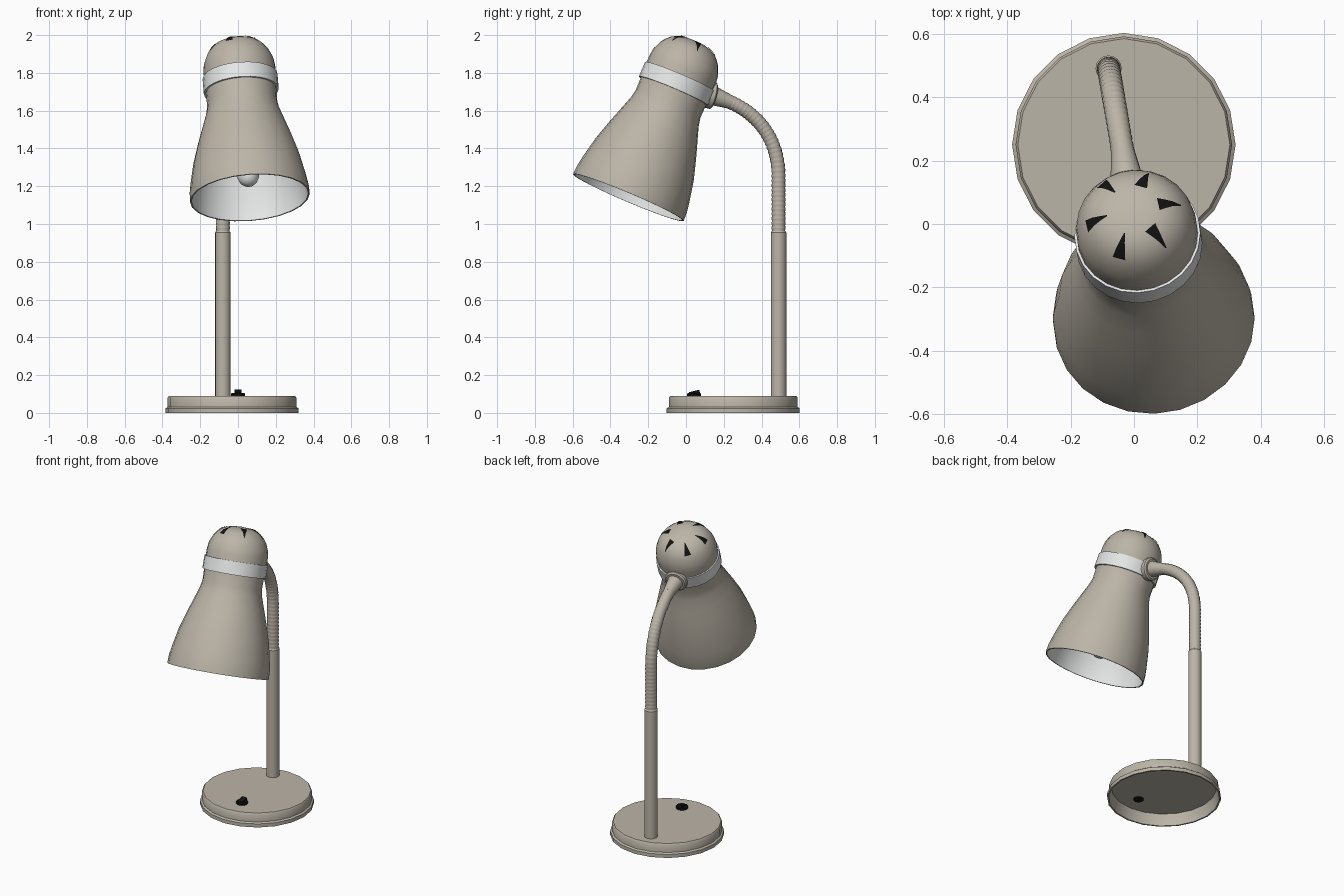
import bpy, bmesh, math
from mathutils import Vector, Matrix

if "Cube" in bpy.data.objects:
    bpy.data.objects.remove(bpy.data.objects["Cube"])


def material(name, rgb):
    m = bpy.data.materials.new(name)
    m.diffuse_color = (*rgb, 1)
    m.use_nodes = True
    m.node_tree.nodes["Principled BSDF"].inputs["Base Color"].default_value = m.diffuse_color
    return m


TAUPE = material("warm_taupe", (0.50, 0.46, 0.39))
WHITE = material("soft_white", (0.84, 0.85, 0.85))
BLACK = material("black", (0.006, 0.006, 0.006))


def finish(name, bm, mats, matrix=None, angle=35):
    bmesh.ops.recalc_face_normals(bm, faces=bm.faces)
    me = bpy.data.meshes.new(name)
    bm.to_mesh(me)
    bm.free()
    for m in mats:
        me.materials.append(m)
    for p in me.polygons:
        p.use_smooth = True
    me.set_sharp_from_angle(angle=math.radians(angle))
    ob = bpy.data.objects.new(name, me)
    bpy.context.collection.objects.link(ob)
    if matrix:
        ob.matrix_world = matrix
    return ob


def skin(bm, rows, mat=lambda i: 0):
    """Bridge successive vertex loops with quads; single-vertex rows are poles."""
    for i, (a, b) in enumerate(zip(rows, rows[1:])):
        n = max(len(a), len(b))
        for k in range(n):
            quad = [a[k % len(a)], a[(k + 1) % len(a)], b[(k + 1) % len(b)], b[k % len(b)]]
            f = bm.faces.new(list(dict.fromkeys(quad)))
            f.material_index = mat(i)


def lathe(name, profile, mats, matrix=None, sides=24, mat=lambda i: 0):
    """Revolve (radius, height) points about local z."""
    bm = bmesh.new()
    rows = []
    for r, z in profile:
        n = sides if r > 0 else 1
        rows.append([bm.verts.new((r * math.cos(math.tau * k / sides),
                                   r * math.sin(math.tau * k / sides), z)) for k in range(n)])
    skin(bm, rows, mat)
    return finish(name, bm, mats, matrix)


def sweep(name, path, radii, mats, sides=16):
    """Round tube along a path with one radius per point, ends capped."""
    bm = bmesh.new()
    rows = []
    for i, p in enumerate(path):
        d = (path[min(i + 1, len(path) - 1)] - path[max(i - 1, 0)]).normalized()
        u = Vector((1, 0, 0))
        u = (u - d * u.dot(d)).normalized()
        v = d.cross(u)
        rows.append([bm.verts.new(p + radii[i] * (u * math.cos(math.tau * k / sides)
                                                  + v * math.sin(math.tau * k / sides)))
                     for k in range(sides)])
    skin(bm, rows)
    bm.faces.new(rows[0])
    bm.faces.new(rows[-1])
    return finish(name, bm, mats, angle=50)


def frame(origin, z, x=Vector((1, 0, 0))):
    z = z.normalized()
    x = (x - z * x.dot(z)).normalized()
    m = Matrix((x, z.cross(x), z)).transposed().to_4x4()
    m.translation = origin
    return m


# Base: hollow round foot with a stepped flange
lathe("base", [(0, .075), (.325, .075), (.338, .03), (.342, 0), (.352, 0), (.352, .024),
               (.341, .032), (.341, .08), (.334, .09), (0, .09)],
      [TAUPE], Matrix.Translation((-.032, .25, 0)), sides=20)

# Switch: round bezel and tilted rocker
lathe("switch_bezel", [(0, .068), (.03, .068), (.037, .09), (.037, .101), (.031, .106), (0, .106)],
      [BLACK], Matrix.Translation((0, .043, 0)), sides=16)
bm = bmesh.new()
bmesh.ops.create_cube(bm, size=1, matrix=Matrix.Translation((0, .045, .107))
                      @ Matrix.Rotation(math.radians(14), 4, 'X')
                      @ Matrix.Diagonal((.036, .056, .018, 1)))
finish("switch_rocker", bm, [BLACK])

# Stem
lathe("stem", [(0, .08), (.041, .08), (.041, .955), (.036, .962), (0, .962)],
      [TAUPE], Matrix.Translation((-.08, .49, 0)), sides=16)


# Ribbed flexible neck
def neck_point(y, z):
    return Vector((-.08 + (.49 - y) * .17, y, z))


path = [neck_point(.49, .95 + .3 * i / 36) for i in range(36)]
ctrl = [neck_point(.49, 1.25), neck_point(.49, 1.46), neck_point(.37, 1.59), neck_point(.225, 1.649)]
for i in range(65):
    t = i / 64
    path.append(sum((c * w for c, w in zip(ctrl, ((1 - t) ** 3, 3 * t * (1 - t) ** 2,
                                                  3 * t * t * (1 - t), t ** 3))), Vector()))
sweep("flexible_neck", path, [(.037, .037, .0345)[i % 3] for i in range(len(path))], [TAUPE])

# Lamp head frame: origin at rim centre, z along the tilted axis
HEAD = frame(Vector((.063, -.305, 1.14)), Vector((-.075, .39, .92)))

# Connector cone and flange between neck and head
pivot = HEAD @ Vector((0, 0, .645))
joint = Vector((-.024, .15, 1.677))
sweep("neck_connector", [neck_point(.245, 1.641), neck_point(.225, 1.649), joint],
      [.036, .038, .05], [TAUPE])
lathe("neck_flange", [(0, .16), (.072, .16), (.072, .208), (.062, .216), (0, .216)],
      [TAUPE], frame(pivot, joint - pivot), sides=20)

# Shade: taupe outside, white inside
outer = [(.318, 0), (.316, .05), (.306, .11), (.283, .22), (.25, .33), (.22, .42),
         (.195, .495), (.186, .54), (.188, .63)]
inner = [(0, .62)] + [(r - .008, z) for r, z in reversed(outer[:-1])]
lathe("shade", inner + outer + [(0, .63)], [TAUPE, WHITE], HEAD,
      mat=lambda i: 1 if i < len(inner) - 1 else 0)

# White band
lathe("band", [(0, .614), (.199, .614), (.199, .698), (0, .698)], [WHITE], HEAD)

# Domed cap
lathe("cap", [(0, .69), (.191, .69), (.191, .74), (.186, .78), (.165, .83), (.147, .854),
              (.125, .875), (.095, .89), (.06, .9), (0, .905)], [TAUPE], HEAD)

# Six tapered vent slots around the cap
bm = bmesh.new()
for k in range(6):
    a = math.radians(12 + 60 * k)
    out = Vector((math.cos(a), math.sin(a), 0))
    side = Vector((-out.y, out.x, 0))
    widths = (.021, .014, .008, .002) if out.x < 0 else (.002, .008, .014, .021)
    rows = []
    for (r, z), w in zip([(.152, .849), (.129, .876), (.108, .888), (.083, .8985)], widths):
        c = out * r + Vector((0, 0, z))
        rows.append([bm.verts.new(c - side * w), bm.verts.new(c + side * w)])
    for a0, b0 in zip(rows, rows[1:]):
        bm.faces.new((a0[0], a0[1], b0[1], b0[0]))
finish("cap_vents", bm, [BLACK], HEAD)

# Bulb inside the shade
lathe("bulb", [(0, .066), (.025, .072), (.045, .088), (.057, .115), (.06, .15), (.057, .2),
               (.045, .28), (.035, .36), (.035, .45), (0, .45)], [WHITE], HEAD, sides=16)
lathe("bulb_socket", [(0, .42), (.05, .42), (.05, .63), (0, .63)], [WHITE], HEAD, sides=16)
